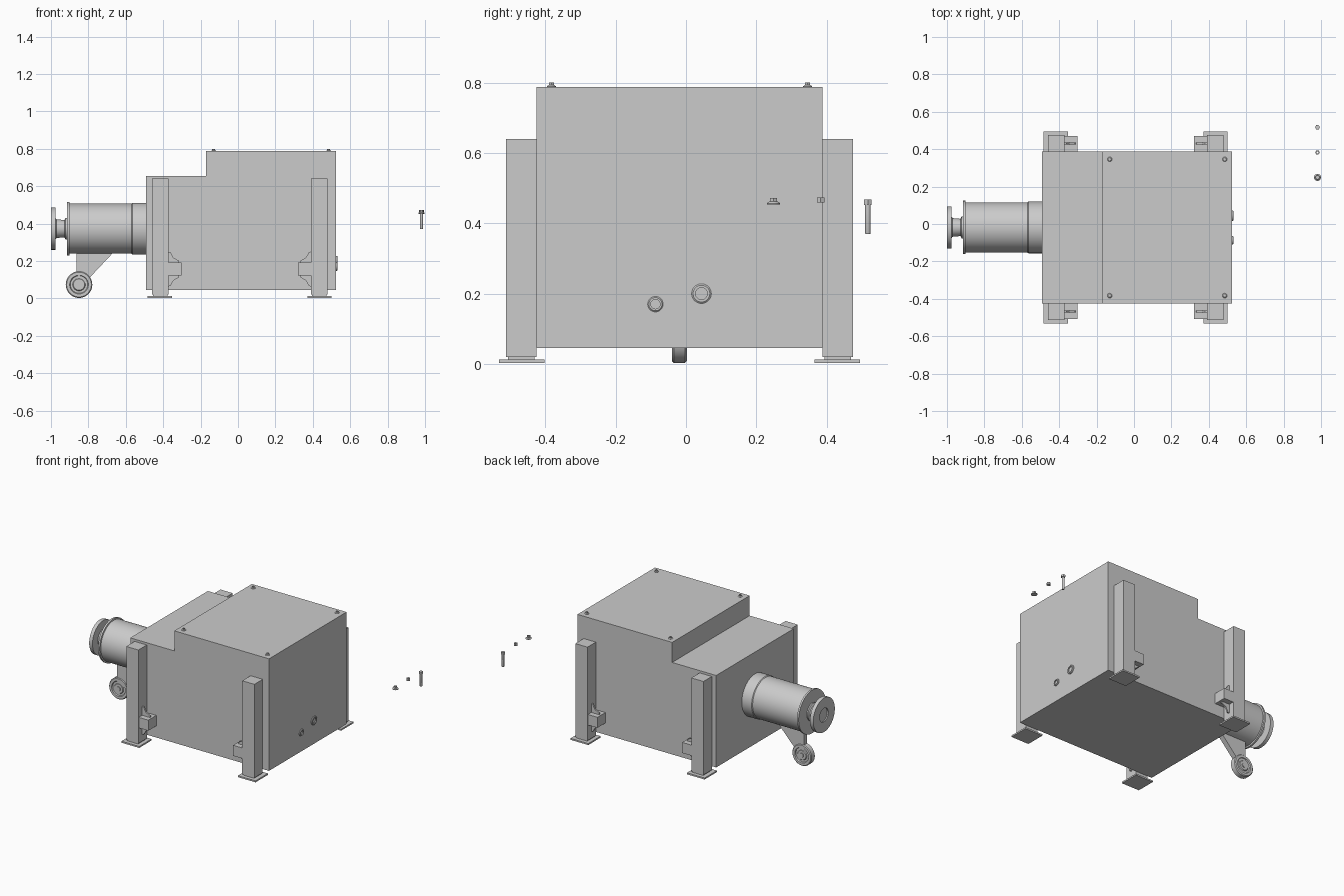
import bpy, bmesh, math
from mathutils import Vector

if "Cube" in bpy.data.objects:
    bpy.data.objects.remove(bpy.data.objects["Cube"])

YC = -0.0185   # mid-plane of the machine
XC = 0.009     # middle between the legs


def finish(name, bm, smooth=False):
    bmesh.ops.remove_doubles(bm, verts=bm.verts, dist=1e-5)
    bmesh.ops.recalc_face_normals(bm, faces=bm.faces)
    me = bpy.data.meshes.new(name)
    bm.to_mesh(me)
    bm.free()
    ob = bpy.data.objects.new(name, me)
    bpy.context.collection.objects.link(ob)
    if smooth:
        bpy.ops.object.select_all(action='DESELECT')
        bpy.context.view_layer.objects.active = ob
        ob.select_set(True)
        bpy.ops.object.shade_smooth_by_angle(angle=math.radians(35))
    return ob


def extrude_xz(name, pts, y0, y1):
    """Prism from an x-z outline."""
    bm = bmesh.new()
    face = bm.faces.new([bm.verts.new((x, y0, z)) for x, z in pts])
    ext = bmesh.ops.extrude_face_region(bm, geom=[face])
    verts = [v for v in ext['geom'] if isinstance(v, bmesh.types.BMVert)]
    bmesh.ops.translate(bm, verts=verts, vec=(0, y1 - y0, 0))
    return finish(name, bm)


def box(name, x0, x1, y0, y1, z0, z1):
    x0, x1 = sorted((x0, x1))
    return extrude_xz(name, [(x0, z0), (x1, z0), (x1, z1), (x0, z1)], y0, y1)


def lathe(name, loc, axis, *parts):
    """Revolve (segments, [(radius, height), ...]) profiles about one axis."""
    bm = bmesh.new()
    loc = Vector(loc)
    for seg, prof in parts:
        rings = []
        for r, h in prof:
            ring = []
            for i in range(seg):
                t = math.tau * i / seg
                a, b = r * math.cos(t), r * math.sin(t)
                p = {'X': (h, a, b), 'Y': (a, h, b), 'Z': (a, b, h)}[axis]
                ring.append(bm.verts.new(loc + Vector(p)))
            rings.append(ring)
        for p, q in zip(rings, rings[1:]):
            for i in range(seg):
                j = (i + 1) % seg
                bm.faces.new((p[i], p[j], q[j], q[i]))
    return finish(name, bm, True)


# Stepped cabinet
extrude_xz("cabinet", [(-0.493, 0.045), (0.525, 0.045), (0.525, 0.788),
                       (-0.17, 0.788), (-0.17, 0.655), (-0.493, 0.655)], -0.425, 0.388)

# Legs with foot plates, lifting sockets and gusset ribs at all four corners
for sx, xn in ((-1, "left"), (1, "right")):
    for sy, yn in ((-1, "front"), (1, "back")):
        tag = f"{yn}_{xn}"

        def X(d):
            return XC + sx * d

        def Y(a, b):
            return sorted((YC + sy * a, YC + sy * b))
        box("leg_" + tag, X(0.381), X(0.470), *Y(0.4065, 0.494), 0.020, 0.640)
        box("foot_stem_" + tag, X(0.387), X(0.464), *Y(0.412, 0.488), 0.011, 0.022)
        box("foot_plate_" + tag, X(0.362), X(0.492), *Y(0.384, 0.513), 0.003, 0.013)
        box("socket_" + tag, X(0.311), X(0.381), *Y(0.4065, 0.490), 0.122, 0.192)
        for base, d in ((0.192, 1), (0.122, -1)):
            extrude_xz("gusset_" + tag,
                       [(X(0.381), base), (X(0.323), base), (X(0.325), base + d * 0.010),
                        (X(0.354), base + d * 0.026), (X(0.370), base + d * 0.055),
                        (X(0.381), base + d * 0.058)], *Y(0.444, 0.454))

# Suction tube with end flange, tapered neck and coupling disc
lathe("tube", (0, YC, 0.373), 'X', (64, [
    (0, -0.480), (0.138, -0.480), (0.138, -0.565), (0.134, -0.570), (0.134, -0.900),
    (0.143, -0.902), (0.143, -0.914), (0, -0.914)]))
lathe("neck", (0, YC, 0.373), 'X', (48, [
    (0, -0.910), (0.058, -0.910), (0.058, -0.922), (0.046, -0.928), (0.050, -0.970),
    (0.060, -0.978), (0, -0.978)]))
lathe("coupling_disc", (0, YC, 0.373), 'X', (64, [
    (0, -0.976), (0.113, -0.976), (0.113, -1.000), (0.045, -1.000),
    (0.045, -0.992), (0, -0.992)]))

# Support wheel and its arm
extrude_xz("wheel_arm", [(-0.864, 0.265), (-0.864, 0.075), (-0.850, 0.062),
                         (-0.832, 0.070), (-0.67, 0.242), (-0.67, 0.265)],
           YC - 0.017, YC + 0.017)
lathe("wheel", (-0.850, YC, 0.074), 'Y', (48, [
    (0, -0.024), (0.014, -0.024), (0.014, -0.019), (0.030, -0.019), (0.034, -0.014),
    (0.046, -0.014), (0.050, -0.021), (0.066, -0.021), (0.071, -0.016), (0.071, 0.016),
    (0.066, 0.021), (0.050, 0.021), (0.046, 0.014), (0.034, 0.014), (0.030, 0.019),
    (0.014, 0.019), (0.014, 0.024), (0, 0.024)]))

# Pipe ports on the right wall
for name, y, z, r in (("drain_port", -0.087, 0.170, 0.022), ("outlet_port", 0.044, 0.200, 0.028)):
    lathe(name, (0.52, y, z), 'X', (32, [
        (0, 0), (r, 0), (r, 0.009), (r * 0.85, 0.012), (r * 0.6, 0.012),
        (r * 0.6, 0.006), (0, 0.006)]))


def flange_nut(name, x, y, z, s):
    lathe(name, (x, y, z), 'Z',
          (24, [(0, 0), (s, 0), (s, 0.2 * s), (0.65 * s, 0.45 * s), (0, 0.45 * s)]),
          (6, [(0, 0.4 * s), (0.62 * s, 0.4 * s), (0.62 * s, s), (0.32 * s, s),
               (0.32 * s, 0.7 * s), (0, 0.7 * s)]))


# Lid bolts on the cabinet top
for x in (-0.13, 0.485):
    for y in (-0.383, 0.346):
        flange_nut("lid_bolt", x, y, 0.787, 0.013)

# Loose spare fasteners beside the machine
flange_nut("spare_flange_nut", 0.981, 0.249, 0.453, 0.019)
lathe("spare_nut", (0.981, 0.383, 0.459), 'Z', (6, [
    (0.006, 0), (0.0125, 0), (0.0125, 0.015), (0.006, 0.015), (0.006, 0)]))
lathe("spare_bolt", (0.981, 0.517, 0.370), 'Z',
      (20, [(0, 0), (0.007, 0), (0.008, 0.002), (0.008, 0.083), (0, 0.083)]),
      (6, [(0, 0.082), (0.013, 0.082), (0.013, 0.097), (0, 0.097)]))
